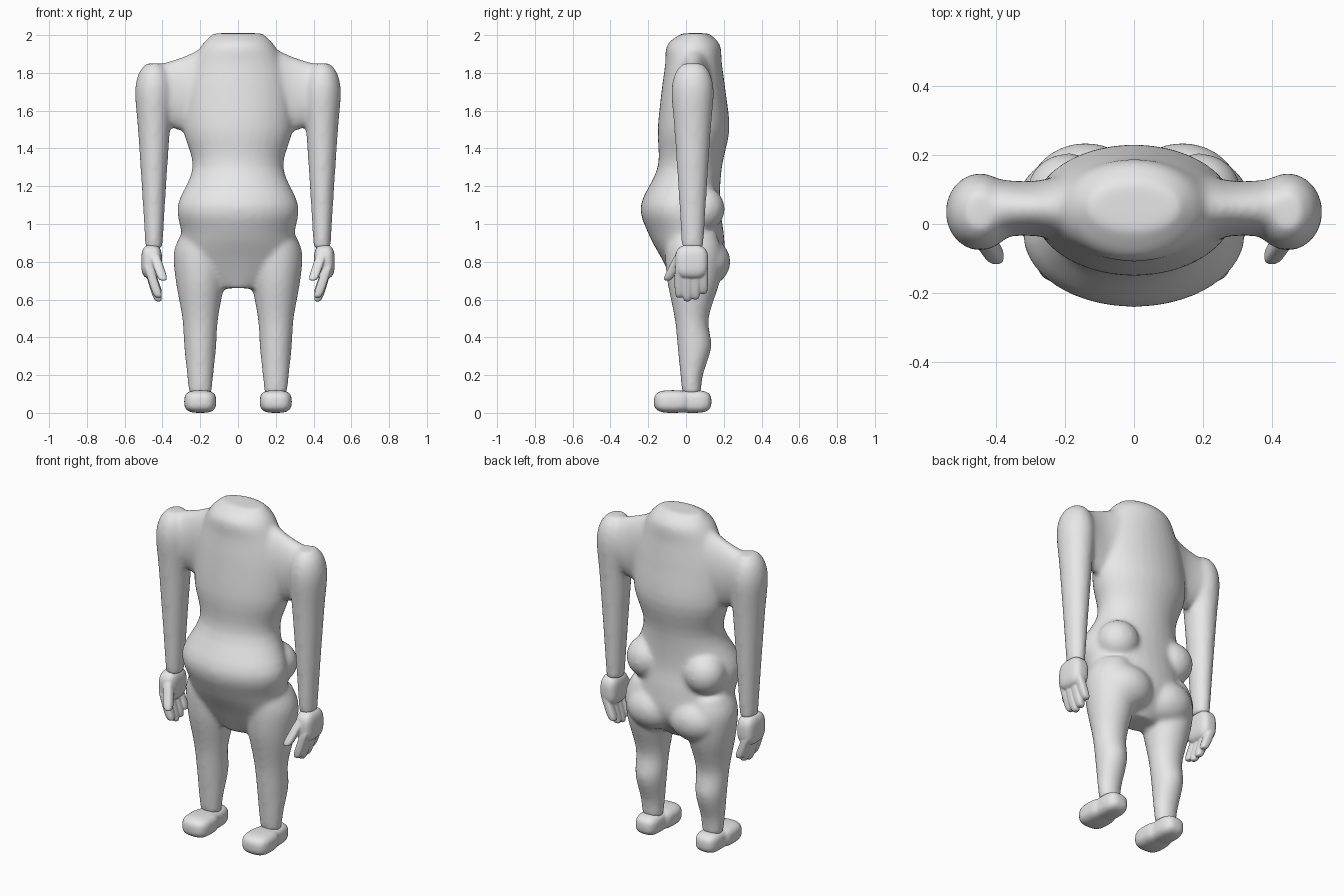
import bpy
import bmesh
from math import cos, sin, pi
from mathutils import Vector

default = bpy.data.objects.get("Cube")
if default:
    bpy.data.objects.remove(default, do_unlink=True)

# One plain grey for the whole figure
GREY_VALUE = (.8, .8, .8, 1)
grey = bpy.data.materials.new("plain_grey")
grey.use_nodes = True
grey.diffuse_color = GREY_VALUE
grey.node_tree.nodes["Principled BSDF"].inputs["Base Color"].default_value = GREY_VALUE


def power(value, exponent):
    return abs(value) ** exponent * (1 if value >= 0 else -1)


def flow(rows, steps=4):
    """Pass a smooth curve through the rows of a profile."""
    points = [Vector(row) for row in rows]
    points = [points[0], *points, points[-1]]
    for a, b, c, d in zip(points, points[1:], points[2:], points[3:]):
        for i in range(steps):
            t = i / steps
            cubic = 3 * (b - c) + d - a
            square = 2 * a - 5 * b + 4 * c - d
            yield b + (c - a + (square + cubic * t) * t) * t / 2
    yield points[-1]


def loft(bm, sections, squareness=2, sides=32):
    """Skin a closed tube over sections of (centre, half axis u, half axis v)."""
    rings = []
    for centre, u, v in sections:
        ring = []
        for i in range(sides):
            angle = 2 * pi * i / sides
            across = Vector(u) * power(cos(angle), 2 / squareness)
            along = Vector(v) * power(sin(angle), 2 / squareness)
            ring.append(bm.verts.new(Vector(centre) + across + along))
        rings.append(ring)
    for low, high in zip(rings, rings[1:]):
        for i in range(sides):
            j = (i + 1) % sides
            bm.faces.new((low[i], low[j], high[j], high[i]))
    bm.faces.new(rings[0][::-1])
    bm.faces.new(rings[-1])


def column(bm, x, rows, squareness=2):
    """Upright loft from rows of (height, half width, y centre, half depth)."""
    loft(bm, [((x, y, z), (width, 0, 0), (0, depth, 0))
              for z, width, y, depth in flow(rows)], squareness)


def capsule(bm, start, end, width, depth, squareness=2, steps=20):
    """Rounded form from start to end; a higher squareness makes it boxier."""
    start, end = Vector(start), Vector(end)
    sections = []
    for i in range(steps + 1):
        t = -cos(pi * i / steps) * .999
        scale = (1 - abs(t) ** squareness) ** (1 / squareness)
        centre = start.lerp(end, (t + 1) / 2)
        sections.append((centre, (width * scale, 0, 0), (0, depth * scale, 0)))
    loft(bm, sections, min(squareness, 3))


def blob(bm, centre, radii, squareness=2):
    """Upright capsule given by its centre and radii."""
    width, depth, height = radii
    up = Vector((0, 0, height))
    capsule(bm, Vector(centre) - up, Vector(centre) + up, width, depth, squareness)


def fuse(name, bm, voxel, rounds):
    """Blend overlapping parts into one soft skin."""
    bmesh.ops.recalc_face_normals(bm, faces=bm.faces)
    mesh = bpy.data.meshes.new(name)
    bm.to_mesh(mesh)
    bm.free()
    mesh.materials.append(grey)
    obj = bpy.data.objects.new(name, mesh)
    bpy.context.collection.objects.link(obj)
    remesh = obj.modifiers.new("blend", "REMESH")
    remesh.mode = "VOXEL"
    remesh.voxel_size = voxel
    remesh.use_smooth_shade = True
    soften = obj.modifiers.new("soften", "SMOOTH")
    soften.factor = .5
    soften.iterations = rounds


# Torso and leg: height, half width, y centre, half depth
TORSO = [
    (.66, .12, .03, .08), (.8, .29, .04, .16), (.95, .3, 0, .2),
    (1.1, .32, -.03, .21), (1.3, .24, .02, .17), (1.5, .29, .04, .19),
    (1.7, .28, .04, .17), (1.85, .24, .04, .15), (1.95, .19, .04, .14),
    (2.01, .13, .05, .07),
]
LEG = [
    (.1, .06, .03, .05), (.2, .07, .03, .06), (.35, .085, .045, .09),
    (.5, .095, .03, .09), (.7, .13, .04, .14), (.85, .14, .04, .15),
    (.95, .1, .03, .13),
]
# Arm: height, radius
ARM = [(.87, .045), (1.2, .065), (1.5, .085), (1.7, .1), (1.8, .08), (1.85, .04)]
# Shoulder bridge: x, half depth, z centre, half height
BRIDGE = [(.1, .13, 1.77, .21), (.28, .08, 1.69, .2), (.44, .09, 1.7, .14)]
LEG_X, ARM_X, ARM_Y = .2, .445, .035

body = bmesh.new()
column(body, 0, TORSO)
for side in (1, -1):
    column(body, side * LEG_X, LEG)
    column(body, side * ARM_X, [(z, r, ARM_Y, r + .012) for z, r in ARM])
    loft(body, [((side * x, ARM_Y + .01, z), (0, depth, 0), (0, 0, height))
                for x, depth, z, height in flow(BRIDGE)])
    # Buttock and love handle
    blob(body, (side * .14, .1, .8), (.16, .135, .13))
    blob(body, (side * .19, .09, 1.08), (.12, .115, .12))
fuse("body", body, voxel=.012, rounds=14)

for side, label in ((1, "left"), (-1, "right")):
    # Foot from a heel and a wider toe end
    foot = bmesh.new()
    blob(foot, (side * LEG_X, .035, .06), (.07, .1, .06), 3)
    blob(foot, (side * LEG_X, -.07, .06), (.085, .1, .06), 3)
    fuse(label + "_foot", foot, voxel=.008, rounds=6)

    # Hand from a palm, four fingers and a forward thumb
    hand = bmesh.new()
    blob(hand, (side * .457, ARM_Y - .005, .8), (.055, .088, .09), 3)
    for i, tip in enumerate((.61, .59, .6, .63)):
        y = -.035 + .042 * i
        capsule(hand, (side * .48, y, .79), (side * .42, y, tip), .025, .025, 4)
    capsule(hand, (side * .45, -.02, .86), (side * .395, -.1, .7), .027, .027, 4)
    fuse(label + "_hand", hand, voxel=.005, rounds=4)
